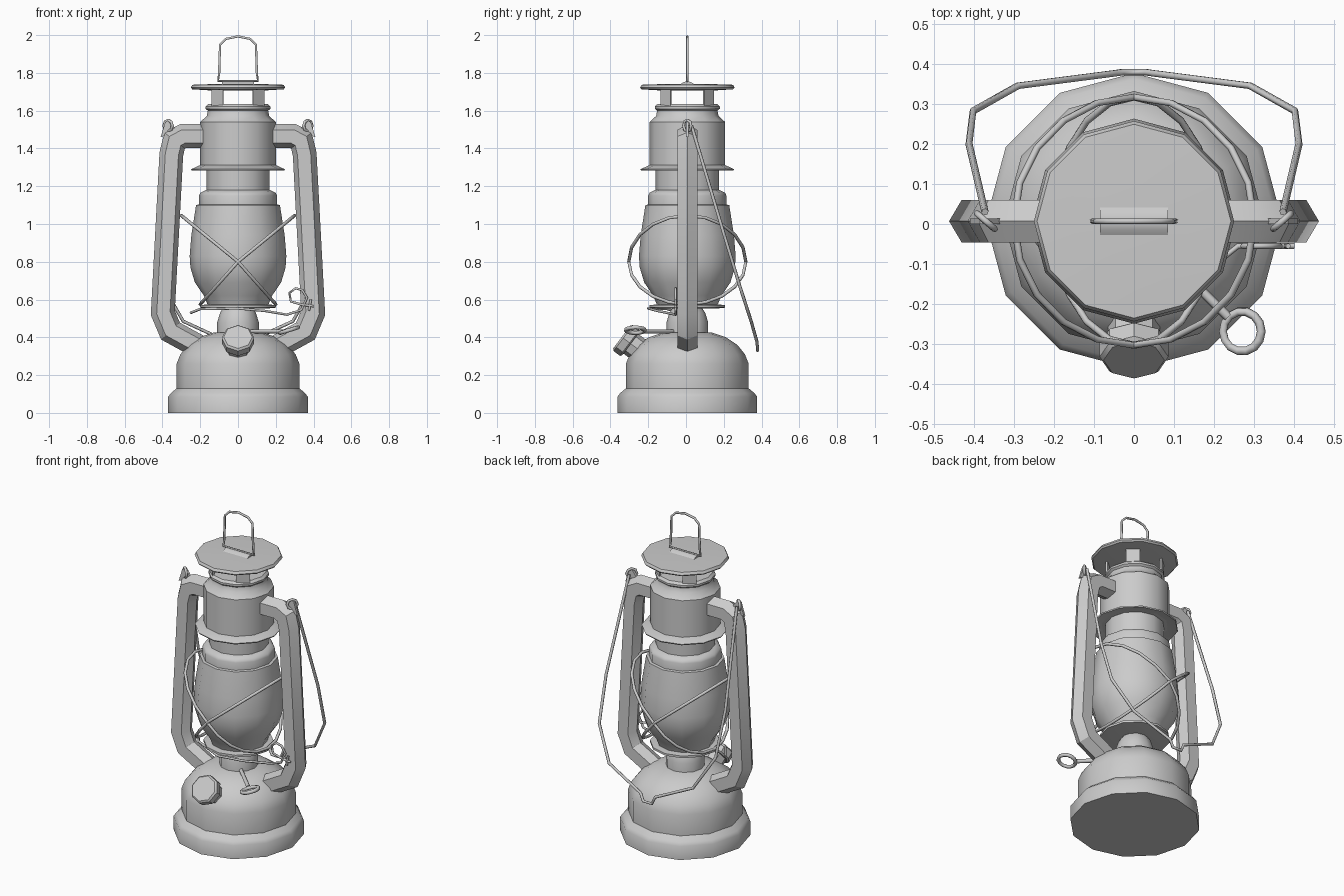
import bpy, bmesh, math
from mathutils import Vector, Matrix

if "Cube" in bpy.data.objects:
    bpy.data.objects.remove(bpy.data.objects["Cube"])

CY = 0.007   # lantern axis sits slightly behind y = 0
SIDES = 12


def activate(ob):
    bpy.ops.object.select_all(action='DESELECT')
    ob.select_set(True)
    bpy.context.view_layer.objects.active = ob


def finish(name, bm, angle=40):
    bmesh.ops.recalc_face_normals(bm, faces=bm.faces)
    me = bpy.data.meshes.new(name)
    bm.to_mesh(me)
    bm.free()
    ob = bpy.data.objects.new(name, me)
    bpy.context.collection.objects.link(ob)
    activate(ob)
    bpy.ops.object.shade_smooth_by_angle(angle=math.radians(angle))
    return ob


def skin(name, rings, angle=40):
    """Join equal closed rings of points into a capped solid."""
    bm = bmesh.new()
    vs = [[bm.verts.new(p) for p in ring] for ring in rings]
    n = len(vs[0])
    for a, b in zip(vs, vs[1:]):
        for i in range(n):
            bm.faces.new((a[i], a[(i + 1) % n], b[(i + 1) % n], b[i]))
    bm.faces.new(vs[0])
    bm.faces.new(vs[-1])
    return finish(name, bm, angle)


def lathe(name, profile, sides=SIDES, matrix=None):
    m = matrix or Matrix.Translation((0, CY, 0))
    rings = []
    for r, z in profile:
        angs = [2 * math.pi * i / sides for i in range(sides)]
        rings.append([m @ Vector((r * math.cos(a), r * math.sin(a), z)) for a in angs])
    return skin(name, rings)


def wire(name, pts, radius=0.008, cyclic=False):
    cu = bpy.data.curves.new(name, 'CURVE')
    cu.dimensions = '3D'
    cu.bevel_depth = radius
    cu.bevel_resolution = 1
    cu.use_fill_caps = True
    sp = cu.splines.new('POLY')
    sp.points.add(len(pts) - 1)
    for p, co in zip(sp.points, pts):
        p.co = (*co, 1)
    sp.use_cyclic_u = cyclic
    ob = bpy.data.objects.new(name, cu)
    bpy.context.collection.objects.link(ob)
    activate(ob)
    bpy.ops.object.convert(target='MESH')
    bpy.ops.object.shade_smooth_by_angle(angle=math.radians(65))
    return ob


def circle(center, radius, u, v, n=12):
    c, u, v = Vector(center), Vector(u), Vector(v)
    return [c + radius * (u * math.cos(2 * math.pi * i / n) + v * math.sin(2 * math.pi * i / n))
            for i in range(n)]


# Fuel tank and burner
lathe("fuel_tank", [(0.37, 0), (0.37, 0.085), (0.355, 0.105), (0.325, 0.13), (0.325, 0.26),
                    (0.305, 0.31), (0.265, 0.36), (0.205, 0.40), (0.13, 0.425), (0.05, 0.43)])
lathe("burner_neck", [(0.11, 0.40), (0.11, 0.48), (0.095, 0.53), (0.075, 0.56)])
lathe("burner_plate", [(0.15, 0.552), (0.2, 0.557), (0.2, 0.57), (0.16, 0.575)])

# Globe and its collar
lathe("glass_globe", [(0.16, 0.57), (0.18, 0.62), (0.228, 0.69), (0.252, 0.77), (0.256, 0.83),
                      (0.247, 0.94), (0.222, 1.10), (0.2, 1.105)])
lathe("globe_collar", [(0.207, 1.09), (0.207, 1.15), (0.2, 1.165), (0.17, 1.18)])

# Chimney and ventilated hood
lathe("chimney", [(0.168, 1.17), (0.168, 1.295), (0.2, 1.295), (0.2, 1.54), (0.165, 1.572),
                  (0.16, 1.60), (0.172, 1.61), (0.172, 1.622), (0.158, 1.635)])
lathe("chimney_flange", [(0.19, 1.295), (0.245, 1.283), (0.248, 1.29), (0.2, 1.312)])
lathe("hood", [(0.16, 1.708), (0.242, 1.713), (0.25, 1.722), (0.242, 1.737), (0.1, 1.742)])
for sx in (-1, 1):
    for sy in (-1, 1):
        foot = [(0.08, 0.142), (0.14, 0.09), (0.13, 0.084), (0.076, 0.13)]
        skin("hood_pillar", [[(sx * x, CY + sy * y, z) for x, y in foot] for z in (1.625, 1.712)])

# Hood bracket and hanging loop
arch = [(-0.04, 1.738), (-0.022, 1.75), (0, 1.757), (0.022, 1.75), (0.04, 1.738)]
skin("loop_bracket", [[(x, CY + y, z) for y, z in arch] for x in (-0.085, 0.085)])
half = [(0.105, 1.757), (0.1, 1.80), (0.095, 1.95), (0.065, 1.98)]
wire("hanging_loop", [(x, CY, z) for x, z in half] + [(0, CY, 1.993)]
     + [(-x, CY, z) for x, z in reversed(half)], 0.007, True)

# Side tubes: hexagonal section swept along a mitred path
path = [Vector(p) for p in ((0.16, 1.463), (0.29, 1.463), (0.333, 1.44), (0.35, 1.37),
                            (0.395, 0.53), (0.355, 0.435), (0.2, 0.35))]
section = [(0.066, 0), (0.035, 0.053), (-0.035, 0.053), (-0.06, 0), (-0.035, -0.053), (0.035, -0.053)]
for s, side in ((-1, "left"), (1, "right")):
    rings = []
    for i, p in enumerate(path):
        d0 = (p - path[max(i - 1, 0)]).normalized()
        d1 = (path[min(i + 1, len(path) - 1)] - p).normalized()
        d = (d0 + d1).normalized()
        k = 1 / max(d.dot(d1 if d1.length else d0), 0.6)
        n = Vector((-d.y, d.x)) * k
        rings.append([(s * (p.x + n.x * a), CY + b, p.y + n.y * a) for a, b in section])
    skin(side + "_side_tube", rings, 30)

    # Bail ear and the hooked end of the bail
    ear = [(0.32, 1.49), (0.41, 1.46), (0.385, 1.54), (0.365, 1.55)]
    skin(side + "_ear", [[(s * x, y, z) for x, z in ear] for y in (0.0, 0.014)])
    wire(side + "_bail_hook", circle((s * 0.37, CY, 1.52), 0.03, (0.75 * s, 0.66, 0), (0, 0, 1), 8),
         0.008, True)

# Carrying bail folded down at the back
half = [(0.372, 0.03, 1.52), (0.412, 0.2, 0.95), (0.402, 0.282, 0.68), (0.29, 0.345, 0.485),
        (0.05, 0.376, 0.375), (0.03, 0.379, 0.33)]
wire("carrying_bail", half + [(-x, y, z) for x, y, z in reversed(half)], 0.009)

# Globe guard: two crossing tilted wire hoops
for s, side in ((-1, "left"), (1, "right")):
    hoop = []
    for i in range(20):
        a = 2 * math.pi * i / 20
        c = math.cos(a)
        x = 0.3 * c if c > 0 else 0.2 * c
        z = 0.80 + (0.245 if c > 0 else 0.225) * c
        hoop.append((s * x, CY + 0.31 * math.sin(a), z))
    wire(side + "_globe_guard", hoop, 0.009, True)

# Globe lifting lever
Y = -0.055
wire("globe_lever", [(-0.25, -0.03, 0.53), (-0.2, -0.1, 0.55), (0, -0.2, 0.553), (0.14, -0.15, 0.54),
                     (0.26, Y, 0.52), (0.335, Y, 0.545), (0.365, Y, 0.61), (0.34, Y, 0.65),
                     (0.305, Y, 0.66), (0.272, Y, 0.635), (0.28, Y, 0.59), (0.33, Y, 0.575),
                     (0.4, Y, 0.565)], 0.007)
wire("lever_pin", [(0.375, Y, 0.54), (0.385, Y, 0.60)], 0.007)

# Filler cap, tilted forward on its neck
axis = Vector((0, -0.8, 0.6))
tilt = Matrix.Translation((0, -0.34, 0.402)) @ axis.to_track_quat('Z', 'Y').to_matrix().to_4x4()
lathe("filler_cap", [(0.076, -0.06), (0.086, -0.052), (0.086, -0.01), (0.076, 0)], 8, tilt)
lathe("filler_neck", [(0.065, -0.2), (0.065, -0.05)], 8, tilt)

# Wick adjuster stem and ring
wire("wick_stem", [(0.05, -0.05, 0.432), (0.235, -0.232, 0.432)], 0.012)
t = 0.3
wire("wick_ring", circle((0.27, -0.268, 0.438), 0.05, (math.cos(t), 0, math.sin(t)), (0, 1, 0), 14),
     0.011, True)
